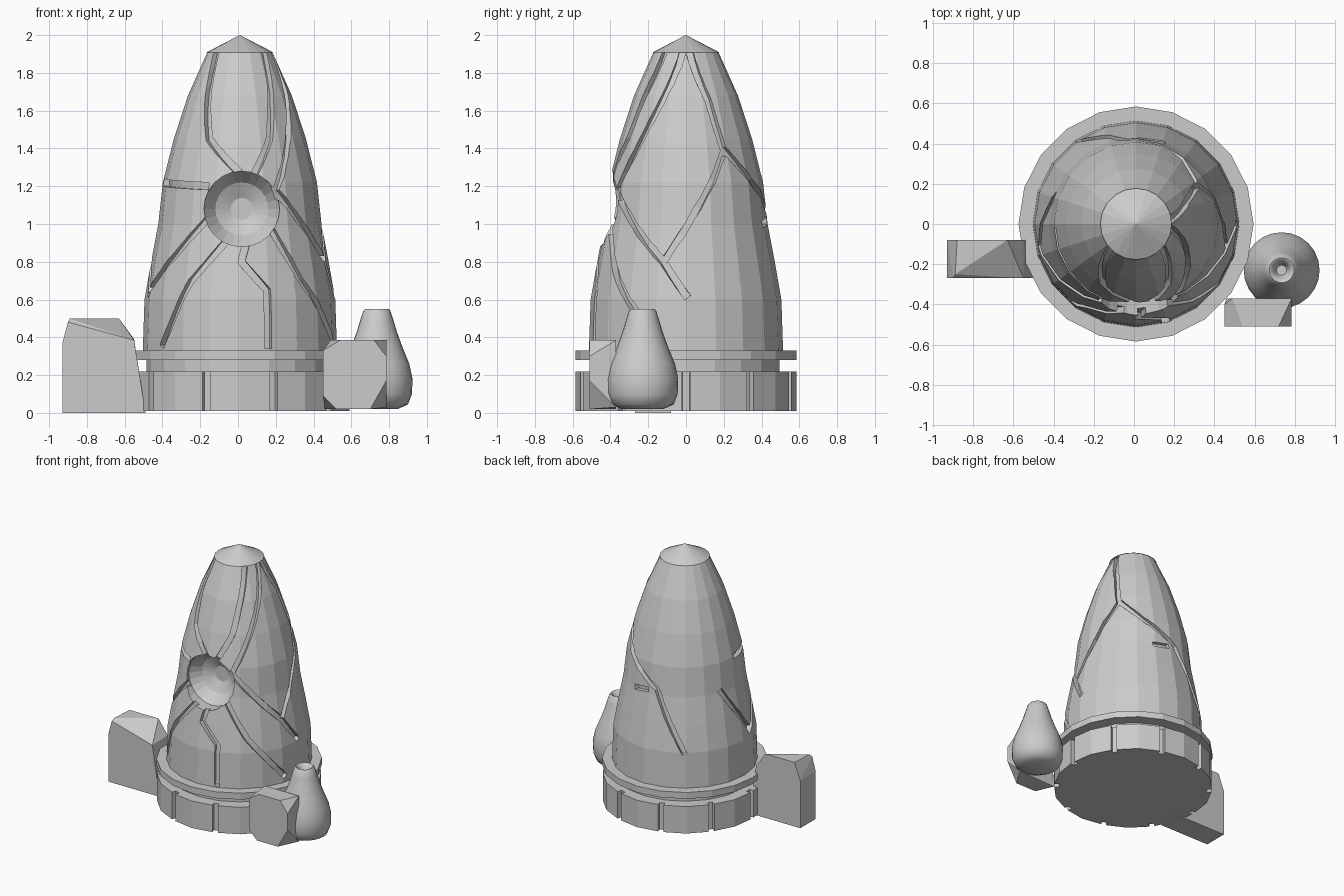
import bpy, bmesh
from math import sin, cos, tau, radians
from mathutils import Vector

if "Cube" in bpy.data.objects:
    bpy.data.objects.remove(bpy.data.objects["Cube"])

CX = 0.01  # tower axis
DOME = [(.515, .30), (.505, .60), (.47, .80), (.432, 1.0), (.408, 1.22),
        (.35, 1.45), (.275, 1.68), (.172, 1.91)]


def finish(bm, name):
    bmesh.ops.recalc_face_normals(bm, faces=bm.faces)
    me = bpy.data.meshes.new(name)
    bm.to_mesh(me)
    bm.free()
    ob = bpy.data.objects.new(name, me)
    bpy.context.collection.objects.link(ob)
    return ob


def loft(name, rings):
    """Skin a list of equal-length vertex loops and close both ends."""
    bm = bmesh.new()
    loops = [[bm.verts.new(p) for p in r] for r in rings]
    n = len(loops[0])
    for a, b in zip(loops, loops[1:]):
        for i in range(n):
            j = (i + 1) % n
            bm.faces.new((a[i], a[j], b[j], b[i]))
    bm.faces.new(loops[0])
    bm.faces.new(loops[-1])
    return finish(bm, name)


def lathe(name, profile, n=20, centre=(CX, 0)):
    return loft(name, [[(centre[0] + r * sin(tau * i / n), centre[1] - r * cos(tau * i / n), z)
                        for i in range(n)] for r, z in profile])


def hull(name, pts):
    bm = bmesh.new()
    for p in pts:
        bm.verts.new(p)
    res = bmesh.ops.convex_hull(bm, input=bm.verts)
    bmesh.ops.delete(bm, geom=[v for v in bm.verts if not v.link_faces], context='VERTS')
    bmesh.ops.dissolve_limit(bm, angle_limit=radians(2), verts=bm.verts, edges=bm.edges)
    return finish(bm, name)


def cut(ob, cutter):
    m = ob.modifiers.new("cut", 'BOOLEAN')
    m.operation, m.object, m.solver = 'DIFFERENCE', cutter, 'EXACT'
    bpy.context.view_layer.objects.active = ob
    bpy.ops.object.modifier_apply(modifier=m.name)
    bpy.data.objects.remove(cutter)


def radius(z):
    for (r0, z0), (r1, z1) in zip(DOME, DOME[1:]):
        if z <= z1:
            return r0 + (r1 - r0) * (z - z0) / (z1 - z0)
    return DOME[-1][0]


def crack(path, w=.019, depth=.032):
    """Box-section strip following (angle from front, height) points on the dome."""
    pts = []
    for (a0, z0), (a1, z1) in zip(path, path[1:]):
        pts += [(a0 + (a1 - a0) * k / 4, z0 + (z1 - z0) * k / 4) for k in range(4)]
    pts.append(path[-1])
    P, N = [], []
    for a, z in pts:
        n = Vector((sin(radians(a)), -cos(radians(a)), 0))
        N.append(n)
        P.append(Vector((CX, 0, z)) + n * radius(z) * .992)
    rings = []
    for i, (p, n) in enumerate(zip(P, N)):
        t = P[min(i + 1, len(P) - 1)] - P[max(i - 1, 0)]
        s = t.cross(n).normalized() * w
        rings.append([p + s - n * depth, p - s - n * depth, p - s + n * .06, p + s + n * .06])
    return loft("crack_cutter", rings)


# Base drum with ten vertical notches
outline = []
for i in range(20):
    a = tau * i / 20
    if i % 2:
        d = .036
        outline += [(a - d, .58), (a - d, .545), (a + d, .545), (a + d, .58)]
    else:
        outline.append((a, .585))
loft("base_drum", [[(CX + r * sin(a), -r * cos(a), z) for a, r in outline] for z in (.01, .22)])

# Recessed neck and collar ring
lathe("base_neck", [(.495, .20), (.495, .30)])
lathe("base_collar", [(.585, .28), (.585, .33)])

# Dome body
dome = lathe("dome_body", DOME)

# Round socket in the front
socket = [(.2, -.65), (.2, -.35), (.14, -.27), (.058, -.23)]
cut(dome, loft("socket_cutter", [[(.02 + r * cos(tau * i / 24), y, 1.08 + r * sin(tau * i / 24))
                                  for i in range(24)] for r, y in socket]))

# Cracks spreading over the dome
CRACKS = [
    [(-48, 1.93), (-36, 1.62), (-28, 1.45), (0, 1.27)],
    [(50, 1.93), (34, 1.62), (27, 1.45), (10, 1.25)],
    [(-24, 1.2), (-87, 1.22)],
    [(-22, 1.04), (-50, .82), (-79, .62)],
    [(-77, .64), (-110, 1.02)],
    [(-6, .94), (-32, .70), (-54, .35)],
    [(5, .92), (1, .8), (17, .65), (17, .34)],
    [(22, .98), (42, .70), (75, .37)],
    [(27, 1.18), (75, .8), (91, .61)],
    [(75, .8), (123, 1.38)],
    [(86, 1.93), (55, 1.55), (27, 1.17)],
    [(95, 1.93), (115, 1.65), (123, 1.4), (150, 1.22), (187, 1.04), (215, .59)],
    [(160, 1.0), (178, 1.02)],
]
for path in CRACKS:
    cut(dome, crack(path))

# Pointed cap
lathe("dome_cap", [(.178, 1.908), (.001, 2.0)])

# Angular rock on the left
hull("left_rock", [(-.93, -.27, 0), (-.49, -.27, 0), (-.55, -.27, .385), (-.90, -.27, .48),
                   (-.93, -.27, .37), (-.93, -.08, 0), (-.49, -.08, 0), (-.55, -.08, .39),
                   (-.63, -.08, .5), (-.88, -.08, .5), (-.93, -.08, .37), (-.89, -.25, .5)])

# Chamfered boulder on the right
hull("right_boulder", [(.45, -.51, .33), (.54, -.51, .385), (.72, -.51, .385), (.785, -.51, .30),
                       (.785, -.51, .17), (.70, -.51, .02), (.52, -.51, .02), (.45, -.51, .09),
                       (.49, -.37, .385), (.785, -.37, .385), (.785, -.37, .03), (.46, -.37, .02),
                       (.45, -.40, .33)])

# Smooth gourd-shaped pot with a hollow mouth
pot = lathe("pot", [(.11, .02), (.165, .045), (.186, .10), (.189, .18), (.172, .26), (.135, .35),
                    (.106, .43), (.088, .49), (.072, .54), (.062, .55), (.05, .545),
                    (.035, .50), (.025, .48)], 24, (.735, -.23))
pot.select_set(True)
bpy.context.view_layer.objects.active = pot
bpy.ops.object.shade_smooth_by_angle(angle=radians(50))
